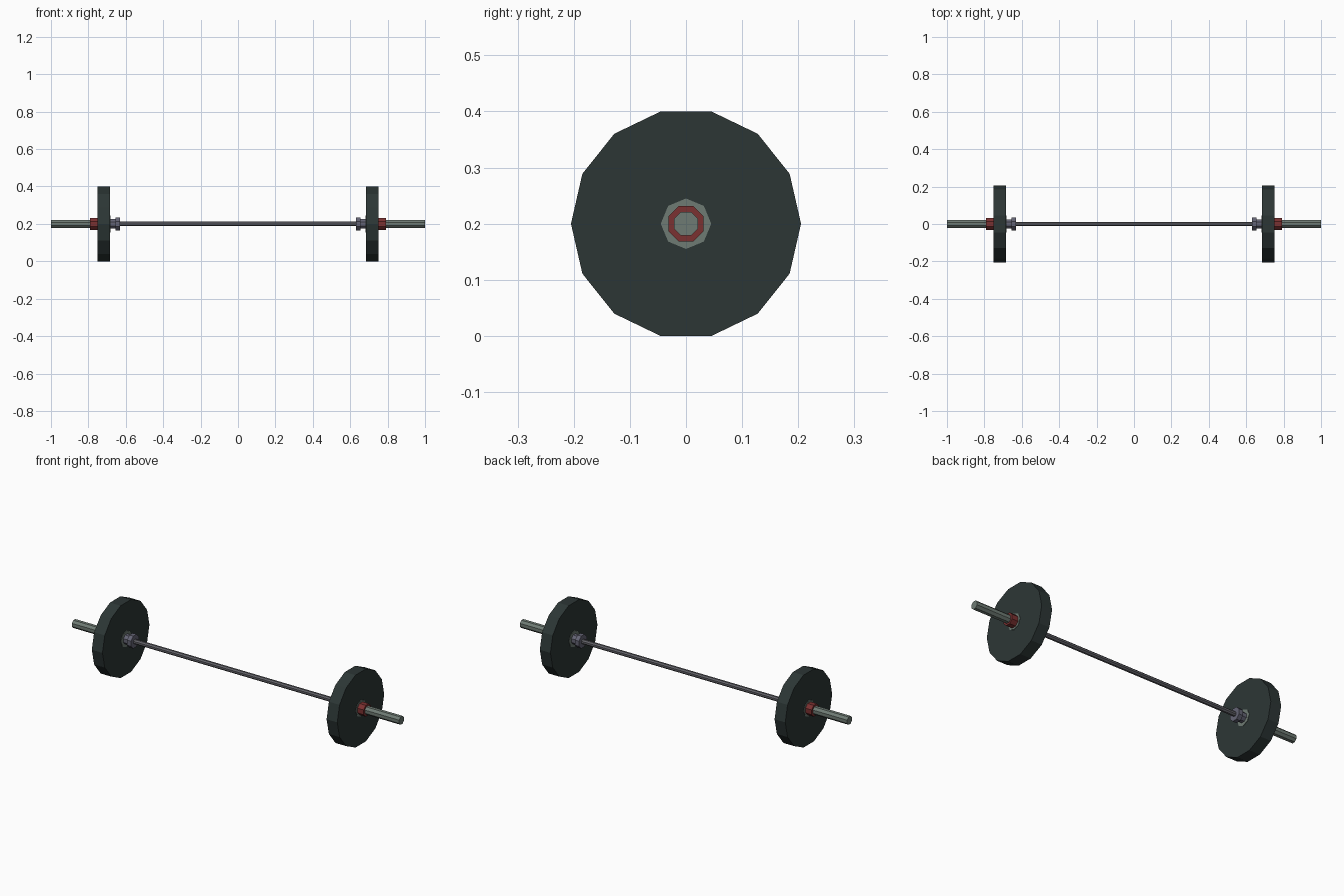
import bpy
import math

cube = bpy.data.objects.get("Cube")
if cube:
    bpy.data.objects.remove(cube, do_unlink=True)

AXIS_Z = 0.2


def material(name, rgb):
    linear = [(c / 255) ** 2.2 for c in rgb] + [1]
    mat = bpy.data.materials.new(name)
    mat.use_nodes = True
    mat.diffuse_color = linear
    mat.node_tree.nodes["Principled BSDF"].inputs["Base Color"].default_value = linear
    return mat


rubber = material("dark rubber", (48, 57, 56))
steel = material("grey steel", (110, 122, 115))
bar_steel = material("bar steel", (100, 100, 106))
collar_steel = material("violet grey steel", (100, 100, 116))
red = material("red clamp", (122, 52, 52))


def rod(name, x0, x1, radius, sides, mat, turn=0.0):
    """Prism along x; turn is a fraction of one side."""
    bpy.ops.mesh.primitive_cylinder_add(
        vertices=sides, radius=radius, depth=abs(x1 - x0),
        location=((x0 + x1) / 2, 0, AXIS_Z), rotation=(0, math.pi / 2, 0))
    obj = bpy.context.object
    obj.name = name
    # Put a corner on the y axis, then apply the turn
    spin = math.pi / 2 + turn * math.tau / sides
    for v in obj.data.vertices:
        a = math.atan2(v.co.y, v.co.x)
        index = round((math.pi / 2 - a) / (math.tau / sides))
        a = spin - index * math.tau / sides
        v.co.x, v.co.y = radius * math.cos(a), radius * math.sin(a)
    obj.data.materials.append(mat)
    return obj


# Long grip bar
rod("grip_bar", -0.65, 0.65, 0.013, 8, bar_steel, 0.5)

for side, s in (("left", 1), ("right", -1)):
    # Loading sleeve and its inner stop
    rod(side + "_sleeve", s * 0.65, s * 1.0, 0.023, 8, steel, 0.5)
    rod(side + "_stop_neck", s * 0.645, s * 0.70, 0.027, 8, collar_steel, 0.5)
    rod(side + "_stop_flange", s * 0.63, s * 0.654, 0.037, 8, collar_steel, 0.5)
    # Weight plate with a metal hub showing on both faces
    rod(side + "_weight_plate", s * 0.685, s * 0.75, 0.205, 14, rubber)
    rod(side + "_plate_hub", s * 0.683, s * 0.752, 0.045, 8, steel)
    # Clamp outside the plate
    rod(side + "_clamp", s * 0.75, s * 0.79, 0.034, 8, red, 0.5)
